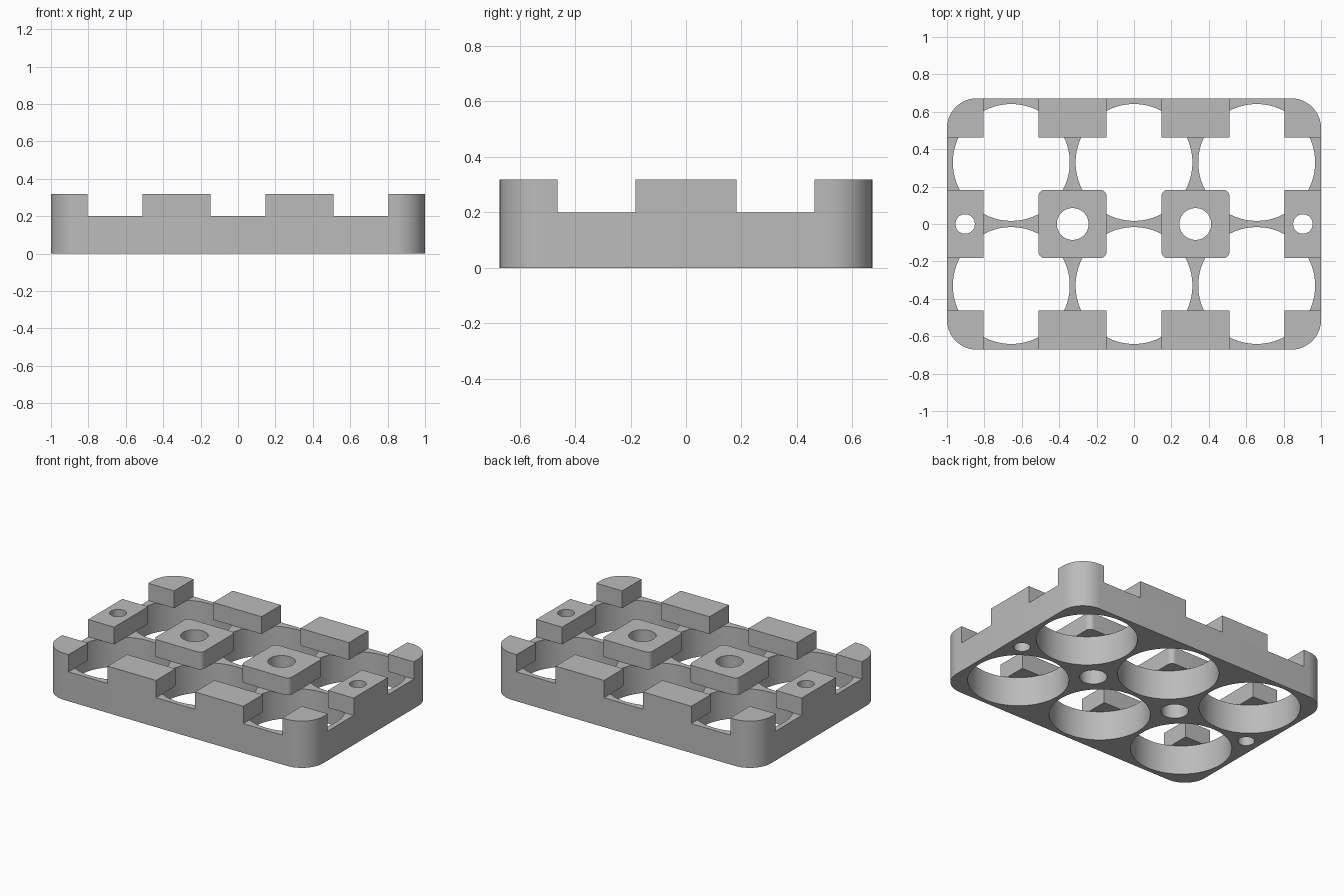
import bpy, bmesh
from math import sin, cos, radians
from mathutils import Matrix

cube = bpy.data.objects.get("Cube")
if cube:
    bpy.data.objects.remove(cube, do_unlink=True)

HALF_X, HALF_Y = 1.0, 0.672
LEDGE, TOP = 0.2, 0.318
CORNER = 0.16

grey = bpy.data.materials.new("plain grey")
grey.use_nodes = True
colour = (0.5, 0.5, 0.5, 1)
grey.diffuse_color = colour
grey.node_tree.nodes["Principled BSDF"].inputs["Base Color"].default_value = colour


def new_object(name, bm):
    bmesh.ops.recalc_face_normals(bm, faces=bm.faces)
    mesh = bpy.data.meshes.new(name)
    bm.to_mesh(mesh)
    bm.free()
    mesh.materials.append(grey)
    obj = bpy.data.objects.new(name, mesh)
    bpy.context.collection.objects.link(obj)
    return obj


def block(name, xs, ys, zs, radius=0.0):
    """Upright block; corners on the frame's own corners get its big radius."""
    (x0, x1), (y0, y1) = sorted(xs), sorted(ys)
    outline = []
    corners = [(x1, y1, 1, 1), (x0, y1, -1, 1), (x0, y0, -1, -1), (x1, y0, 1, -1)]
    for i, (x, y, sx, sy) in enumerate(corners):
        r = CORNER if abs(x) == HALF_X and abs(y) == HALF_Y else radius
        steps = 12 if r else 0
        for s in range(steps + 1):
            a = radians(90 * i + (90 * s / steps if steps else 0))
            outline.append((x - sx * r + r * cos(a), y - sy * r + r * sin(a), zs[0]))
    bm = bmesh.new()
    face = bm.faces.new([bm.verts.new(p) for p in outline])
    side = bmesh.ops.extrude_face_region(bm, geom=[face])["geom"]
    moved = [v for v in side if isinstance(v, bmesh.types.BMVert)]
    bmesh.ops.translate(bm, verts=moved, vec=(0, 0, zs[1] - zs[0]))
    return new_object(name, bm)


def drill(obj, holes):
    """Cut vertical round holes, given as (x, y, radius), right through."""
    bm = bmesh.new()
    for x, y, r in holes:
        bmesh.ops.create_cone(bm, cap_ends=True, segments=64, radius1=r, radius2=r,
                              depth=2, matrix=Matrix.Translation((x, y, 0)))
    cutter = new_object("hole_cutter", bm)
    cutter.hide_render = True
    mod = obj.modifiers.new("holes", "BOOLEAN")
    mod.operation, mod.solver, mod.object = "DIFFERENCE", "EXACT", cutter
    bpy.context.view_layer.objects.active = obj
    bpy.ops.object.modifier_apply(modifier=mod.name)
    bpy.data.objects.remove(cutter, do_unlink=True)


# Bolt holes shared by the frame and the pads above it
centre_holes = {s: (s * 0.328, 0, 0.085) for s in (-1, 1)}
end_holes = {s: (s * 0.903, 0, 0.052) for s in (-1, 1)}
wells = [(x, y, 0.3125) for x in (-0.656, 0, 0.656) for y in (-0.329, 0.329)]

# Lower frame with six round wells
frame = block("base_frame", (-HALF_X, HALF_X), (-HALF_Y, HALF_Y), (0, LEDGE))
drill(frame, wells + list(centre_holes.values()) + list(end_holes.values()))
parts = [frame]

# Raised pads that overhang the wells
height = (LEDGE, TOP)
pad_y = (-0.183, 0.183)
for sx, side in ((-1, "right"), (1, "left")):
    inner = (sx * 0.147, sx * 0.511)
    outer = (sx * 0.805, sx * HALF_X)

    centre = block("centre_pad_" + side, inner, pad_y, height, 0.035)
    drill(centre, [centre_holes[sx]])
    end = block("end_pad_" + side, outer, pad_y, height)
    drill(end, [end_holes[sx]])
    parts += [centre, end]

    for sy, row in ((-1, "front"), (1, "back")):
        edge = (sy * 0.463, sy * HALF_Y)
        parts.append(block(f"edge_tab_{row}_{side}", inner, edge, height))
        parts.append(block(f"corner_tab_{row}_{side}", outer, edge, height))

# Smooth the round walls, keep the edges crisp
bpy.ops.object.select_all(action="DESELECT")
for part in parts:
    part.select_set(True)
bpy.context.view_layer.objects.active = frame
bpy.ops.object.shade_smooth_by_angle(angle=radians(30))
